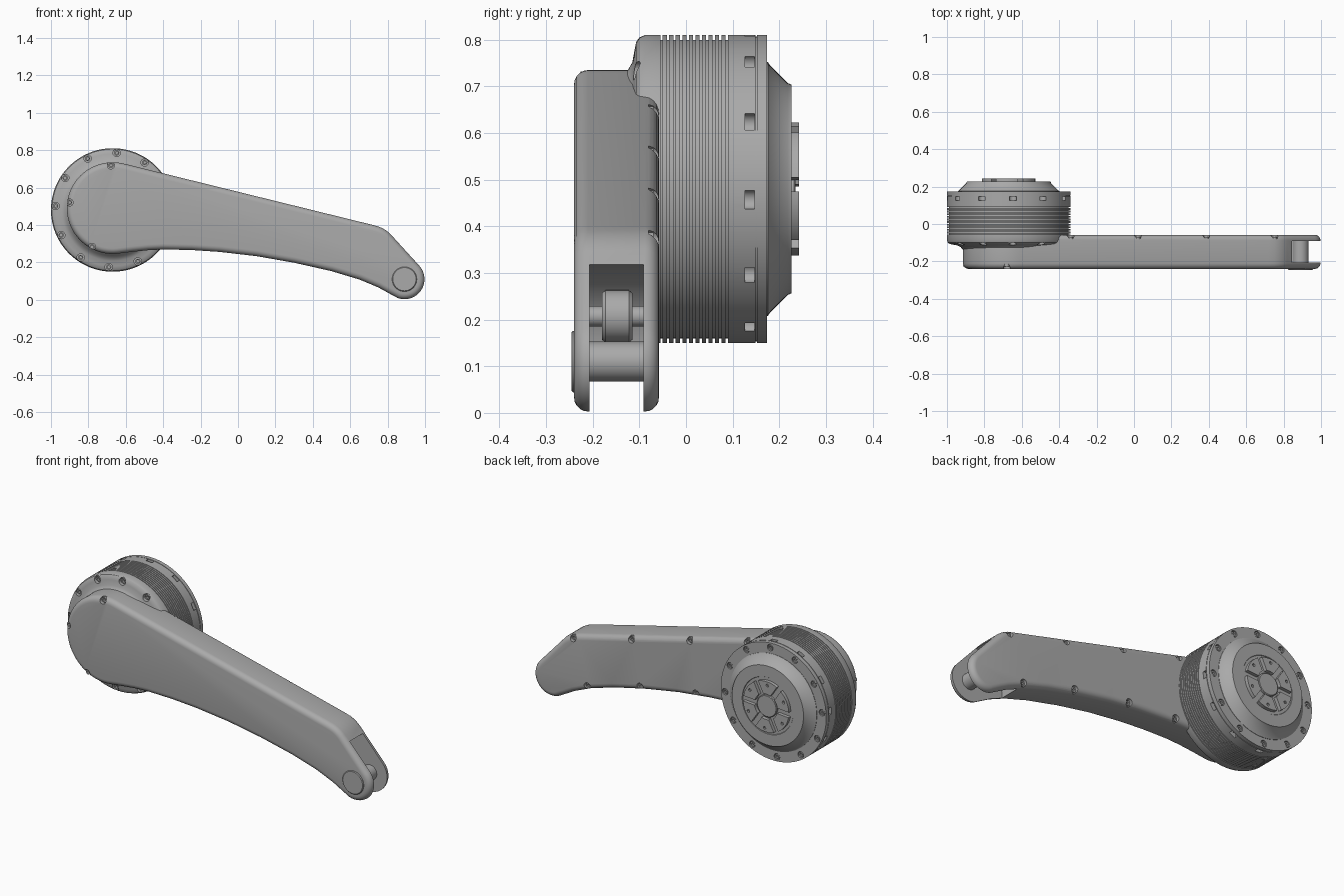
import bpy, bmesh
from math import sin, cos, radians, pi
from mathutils import Vector

cube = bpy.data.objects.get("Cube")
if cube:
    bpy.data.objects.remove(cube, do_unlink=True)

GREY = (0.4, 0.4, 0.4, 1)
metal = bpy.data.materials.new("grey_metal")
metal.use_nodes = True
metal.diffuse_color = GREY
metal.node_tree.nodes["Principled BSDF"].inputs["Base Color"].default_value = GREY

MOTOR = (-0.67, 0.48)    # motor axis (x, z)
WRIST = (0.89, 0.11)     # fork axis (x, z)


def make(name, bm):
    bmesh.ops.remove_doubles(bm, verts=bm.verts, dist=1e-5)
    bmesh.ops.recalc_face_normals(bm, faces=bm.faces)
    me = bpy.data.meshes.new(name)
    bm.to_mesh(me)
    bm.free()
    ob = bpy.data.objects.new(name, me)
    bpy.context.collection.objects.link(ob)
    me.materials.append(metal)
    return ob


def lathe(bm, centre, profile, segs=96):
    """Turn (radius, y) points about a y axis through centre."""
    x, z = centre
    vs = [bm.verts.new((x + r, y, z)) for r, y in profile]
    es = [bm.edges.new(p) for p in zip(vs, vs[1:])]
    bmesh.ops.spin(bm, geom=vs + es, cent=(x, 0, z), axis=(0, 1, 0),
                   angle=2 * pi, steps=segs, use_merge=True)


def turned(name, centre, profile, segs=96):
    bm = bmesh.new()
    lathe(bm, centre, profile, segs)
    return make(name, bm)


def pins(name, spots, r, y0, y1, segs=20):
    """A set of equal cylinders along y."""
    bm = bmesh.new()
    for p in spots:
        lathe(bm, p, [(0, y0), (r, y0), (r, y1), (0, y1)], segs)
    return make(name, bm)


def screws(name, spots, r, y0, y1):
    """Screw heads with a hex socket in the y1 end."""
    bm = bmesh.new()
    floor = y1 + (y0 - y1) * 0.6
    for p in spots:
        lathe(bm, p, [(0, y0), (r, y0), (r, y1), (r * .5, y1), (r * .5, floor), (0, floor)], 18)
    return make(name, bm)


def prism(bm, outline, y0, y1):
    face = bm.faces.new([bm.verts.new((x, y0, z)) for x, z in outline])
    new = bmesh.ops.extrude_face_region(bm, geom=[face])["geom"]
    bmesh.ops.translate(bm, vec=Vector((0, y1 - y0, 0)),
                        verts=[v for v in new if isinstance(v, bmesh.types.BMVert)])


def apply(ob, kind, **settings):
    mod = ob.modifiers.new(kind.lower(), kind)
    for key, value in settings.items():
        setattr(mod, key, value)
    bpy.context.view_layer.objects.active = ob
    bpy.ops.object.modifier_apply(modifier=mod.name)


def cut(ob, cutter):
    cutter.hide_render = True
    apply(ob, "BOOLEAN", operation="DIFFERENCE", solver="EXACT", object=cutter)
    bpy.data.objects.remove(cutter, do_unlink=True)


def arc(centre, r, a0, a1, n):
    angles = [radians(a0 + (a1 - a0) * i / n) for i in range(n + 1)]
    return [(centre[0] + r * cos(a), centre[1] + r * sin(a)) for a in angles]


def ring(r, start=26, count=12):
    return arc(MOTOR, r, start, start + 360, count)[:-1]


# Motor casing: filleted front, finned drum, rear flange
profile = [(0, -.15), (.235, -.15), (.245, -.138), (.256, -.124), (.272, -.115),
           (.3, -.11), (.315, -.107), (.325, -.1), (.33, -.088)]
for i in range(11):
    y = -.055 + i * .014
    profile += [(.33, y), (.32, y), (.32, y + .005), (.33, y + .005)]
profile += [(.33, .149), (.327, .149), (.327, .152), (.33, .152), (.33, .174), (0, .174)]
casing = turned("motor_casing", MOTOR, profile, 128)
front_ring = [p for i, p in enumerate(ring(.306)) if 1 <= i <= 9]
cut(casing, pins("front_pocket_cutter", front_ring, .02, -.14, -.088))
cut(casing, pins("side_window_cutter", ring(.322), .021, .126, .147))
cut(casing, pins("rear_pocket_cutter", ring(.304), .018, .162, .19))
screws("front_ring_screws", front_ring, .014, -.08, -.1)
screws("rear_ring_screws", ring(.304), .014, .155, .171)

# Rear cover and output hub
turned("rear_cover", MOTOR, [(0, .16), (.272, .16), (.272, .176), (.265, .18), (.227, .218),
                             (.224, .226), (.16, .226), (.158, .223), (.15, .223), (0, .223)])
turned("hub_centre", MOTOR, [(0, .21), (.062, .21), (.062, .232), (.058, .235), (0, .235)], 48)
bm = bmesh.new()
for k in range(6):
    a = 60 * k + 4
    prism(bm, arc(MOTOR, .143, a + 6, a + 54, 10) + arc(MOTOR, .072, a + 48, a + 12, 6), .21, .242)
hub = make("hub_segments", bm)
cut(hub, pins("hub_hole_cutter", ring(.122, 34, 6), .008, .232, .25, 12))

# Arm body: one profile with rounded rims
outline = arc((-.67, .49), .245, 76, 280, 48)
outline += [(-.56, .257), (-.48, .265), (-.4, .269), (-.25, .266), (-.1, .256), (.1, .233),
            (.3, .198), (.5, .153), (.65, .108), (.75, .066), (.81, .033)]
outline += arc(WRIST, .107, 250, 402, 30)
outline += [(.818, .348), (.806, .36), (.79, .372), (.773, .382), (.752, .391), (.72, .4)]
bm = bmesh.new()
prism(bm, outline, -.24, -.058)
arm = make("arm_body", bm)
apply(arm, "BEVEL", width=.03, segments=5, limit_method="ANGLE", angle_limit=radians(50))

# Fork slot at the end of the arm
cut(arm, pins("fork_slot_cutter", [WRIST], .213, -.207, -.091, 64))

# Screw pockets round the arm
boss_spots = [(-.68, .718), (-.9, .52), (-.78, .283)]
top_spots = [(x, .675 - .2477 * (x + .39) - .02) for x in (-.34, .02, .385, .75)]
bottom_spots = [(.66, .126), (.33, .212), (-.02, .267), (-.32, .288)]
cut(arm, pins("boss_pocket_cutter", boss_spots, .019, -.26, -.214))
cut(arm, pins("back_pocket_cutter", top_spots + bottom_spots, .019, -.08, -.04))
screws("boss_screws", boss_spots, .014, -.205, -.226)
screws("back_screws", top_spots + bottom_spots, .014, -.09, -.07)

# Fork shaft, front cap and inner tension roller
turned("fork_shaft", WRIST, [(0, -.215), (.043, -.215), (.043, -.08), (0, -.08)], 40)
turned("fork_cap", WRIST, [(0, -.22), (.066, -.22), (.066, -.242), (.062, -.246), (0, -.246)], 48)
roller = (.755, .207)
turned("tension_roller", roller, [(0, -.18), (.05, -.18), (.056, -.173), (.056, -.122),
                                  (.05, -.115), (0, -.115)], 40)
turned("roller_axle", roller, [(0, -.21), (.022, -.21), (.022, -.088), (0, -.088)], 24)

# Smooth shading with sharp edges kept
bpy.ops.object.select_all(action="DESELECT")
for ob in bpy.context.scene.objects:
    if ob.type == "MESH" and ob.data.materials[:] == [metal]:
        ob.select_set(True)
        bpy.context.view_layer.objects.active = ob
bpy.ops.object.shade_smooth_by_angle(angle=radians(30))
